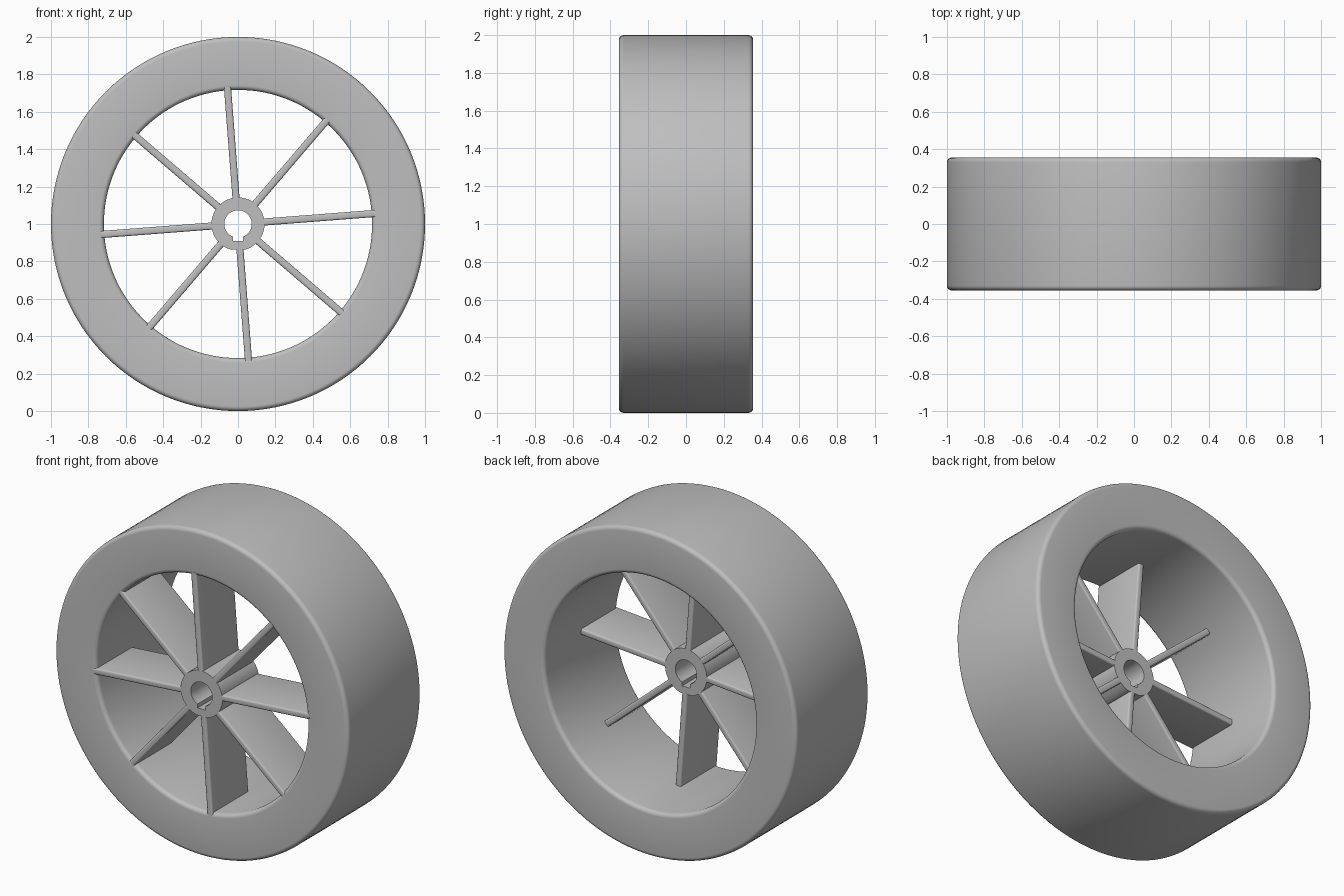
import bpy, bmesh, math
from mathutils import Matrix

cube = bpy.data.objects.get("Cube")
if cube:
    bpy.data.objects.remove(cube, do_unlink=True)

AXLE_Z = 1.0
FRONT, BACK = -0.355, 0.355
WEB_BACK = 0.0          # hub and spokes fill only the front half
RIM_R, HUB_R, BORE_R = 0.717, 0.142, 0.073
KEY_HALF, KEY_DEPTH = 0.026, 0.092
SPOKES, SPOKE_T, SPOKE_TILT = 8, 0.038, math.radians(4.4)

grey = bpy.data.materials.new("plain grey")
grey.use_nodes = True
colour = (0.52, 0.52, 0.52, 1.0)
grey.diffuse_color = colour
grey.node_tree.nodes["Principled BSDF"].inputs["Base Color"].default_value = colour


def finish(bm, name):
    """Turn a bmesh into a smooth-shaded object at axle height."""
    bmesh.ops.recalc_face_normals(bm, faces=bm.faces)
    mesh = bpy.data.meshes.new(name)
    bm.to_mesh(mesh)
    bm.free()
    mesh.materials.append(grey)
    obj = bpy.data.objects.new(name, mesh)
    obj.location.z = AXLE_Z
    bpy.context.collection.objects.link(obj)
    bpy.ops.object.select_all(action='DESELECT')
    obj.select_set(True)
    bpy.context.view_layer.objects.active = obj
    bpy.ops.object.shade_smooth_by_angle(angle=math.radians(35))
    return obj


def add_loops(bm, loops):
    """Join closed vertex loops of equal length into a tube-like solid."""
    rings = [[bm.verts.new(p) for p in loop] for loop in loops]
    for a, b in zip(rings, rings[1:] + rings[:1]):
        for i in range(len(a)):
            j = (i + 1) % len(a)
            bm.faces.new((a[i], a[j], b[j], b[i]))


def circle(r, y, count):
    return [(r * math.cos(a), y, r * math.sin(a))
            for a in (math.tau * i / count for i in range(count))]


# Wheel ring: rounded rectangular section swept around the axle
fillet, steps = 0.025, 5
section = []
corners = [(1.0, BACK, 0), (RIM_R, BACK, 90), (RIM_R, FRONT, 180), (1.0, FRONT, 270)]
for r, y, start in corners:
    cr = r - fillet if r == 1.0 else r + fillet
    cy = y - fillet if y == BACK else y + fillet
    for k in range(steps + 1):
        a = math.radians(start + 90 * k / steps)
        section.append((cr + fillet * math.cos(a), cy + fillet * math.sin(a)))
bm = bmesh.new()
add_loops(bm, [circle(r, y, 128) for r, y in section])
finish(bm, "wheel_ring")

# Hub: tube whose bore has a square keyway at the bottom
COUNT = 64
gap = math.asin(KEY_HALF / BORE_R)
first, sweep = -math.pi / 2 + gap, math.tau - 2 * gap
angles = [first + sweep * i / (COUNT - 3) for i in range(COUNT - 2)]
bore = [(BORE_R * math.cos(a), BORE_R * math.sin(a)) for a in angles]
bore += [(-KEY_HALF, -KEY_DEPTH), (KEY_HALF, -KEY_DEPTH)]
wall = []
for x, z in bore:
    a = math.atan2(z, x)
    wall.append((HUB_R * math.cos(a), HUB_R * math.sin(a)))
bm = bmesh.new()
add_loops(bm, [[(x, y, z) for x, z in pts] for pts, y in
               ((bore, FRONT), (wall, FRONT), (wall, WEB_BACK), (bore, WEB_BACK))])
finish(bm, "hub")

# Spokes: flat blades with softened long edges, from hub to ring
inner, outer = HUB_R - 0.012, RIM_R + 0.018
for n in range(SPOKES):
    bm = bmesh.new()
    size = Matrix.Diagonal((outer - inner, WEB_BACK - FRONT, SPOKE_T, 1))
    place = Matrix.Translation(((inner + outer) / 2, (FRONT + WEB_BACK) / 2, 0))
    bmesh.ops.create_cube(bm, size=1, matrix=place @ size)
    long_edges = [e for e in bm.edges
                  if abs(e.verts[0].co.x - e.verts[1].co.x) > 0.1]
    bmesh.ops.bevel(bm, geom=long_edges, offset=0.01, segments=3,
                    profile=0.5, affect='EDGES')
    turn = Matrix.Rotation(-(SPOKE_TILT + math.tau * n / SPOKES), 4, 'Y')
    bm.transform(turn)
    finish(bm, f"spoke_{n + 1}")
